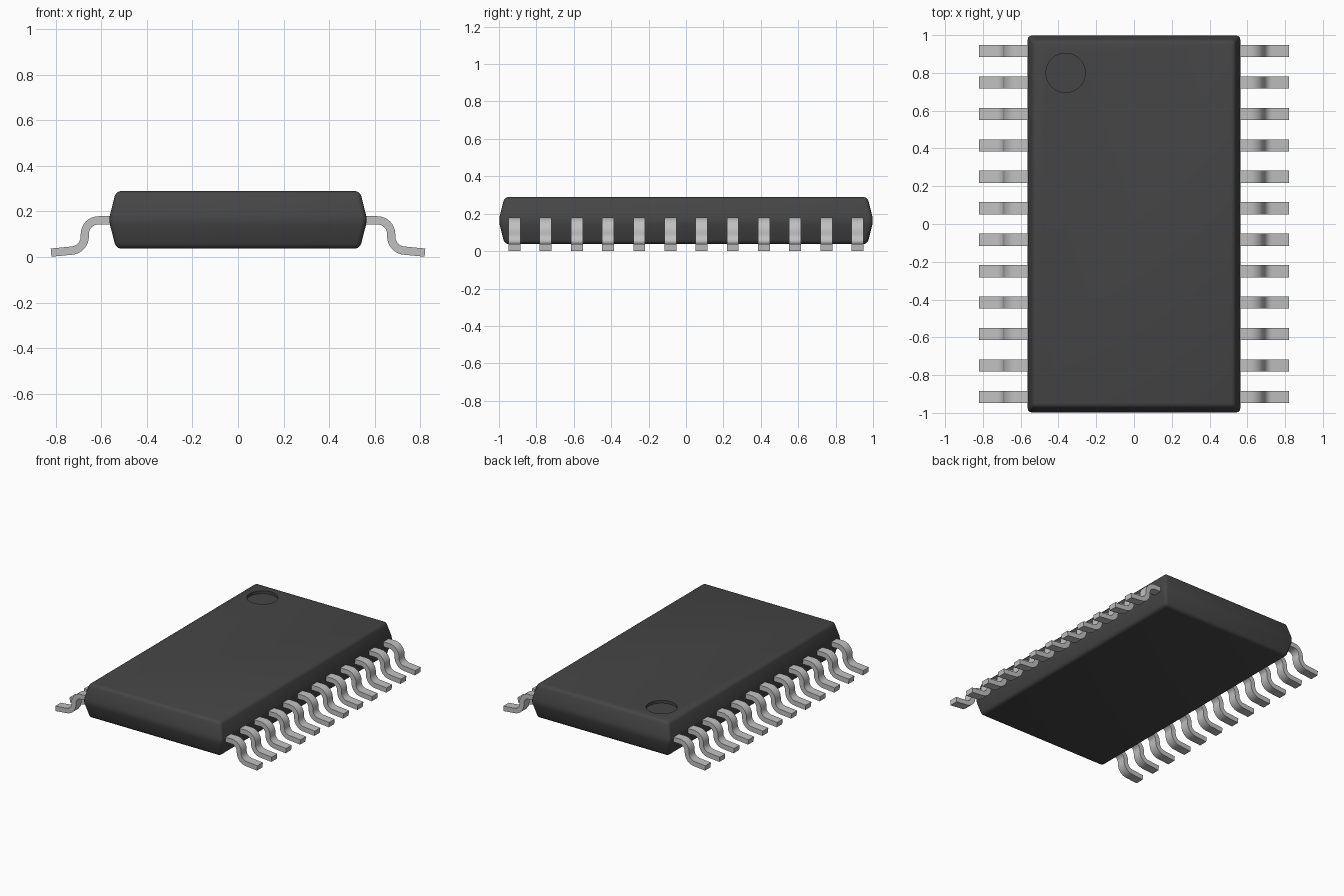
import bpy, bmesh, math
from mathutils import Vector

cube = bpy.data.objects.get("Cube")
if cube:
    bpy.data.objects.remove(cube, do_unlink=True)


def material(name, value, rough):
    m = bpy.data.materials.new(name)
    m.use_nodes = True
    color = (value, value, value, 1)
    m.diffuse_color = color
    bsdf = m.node_tree.nodes["Principled BSDF"]
    bsdf.inputs["Base Color"].default_value = color
    bsdf.inputs["Roughness"].default_value = rough
    return m


def add_object(name, bm, mat):
    bmesh.ops.recalc_face_normals(bm, faces=bm.faces)
    mesh = bpy.data.meshes.new(name)
    bm.to_mesh(mesh)
    bm.free()
    mesh.materials.append(mat)
    obj = bpy.data.objects.new(name, mesh)
    bpy.context.collection.objects.link(obj)
    return obj


def activate(obj):
    bpy.ops.object.select_all(action='DESELECT')
    obj.select_set(True)
    bpy.context.view_layer.objects.active = obj


plastic = material("dark grey plastic", 0.06, 0.6)
metal = material("light grey metal", 0.53, 0.5)

# Package body: three stacked rectangles, widest at the parting line
bm = bmesh.new()
rings = []
for hx, hy, z in ((0.535, 0.97, 0.037), (0.567, 1.002, 0.163), (0.535, 0.97, 0.29)):
    rings.append([bm.verts.new((sx * hx, sy * hy, z))
                  for sx, sy in ((-1, -1), (1, -1), (1, 1), (-1, 1))])
bm.faces.new(rings[0])
bm.faces.new(rings[2])
for low, high in zip(rings, rings[1:]):
    for i in range(4):
        j = (i + 1) % 4
        bm.faces.new((low[i], low[j], high[j], high[i]))
bmesh.ops.bevel(bm, geom=bm.edges[:], offset=0.022, segments=3, profile=0.5,
                affect='EDGES', clamp_overlap=True)
body = add_object("package_body", bm, plastic)

# Round pin-one dimple sunk into the top
bm = bmesh.new()
bmesh.ops.create_cone(bm, cap_ends=True, segments=48, radius1=0.104, radius2=0.104, depth=0.1)
bmesh.ops.translate(bm, verts=bm.verts, vec=(-0.362, 0.80, 0.32))
cutter = add_object("dimple_cutter", bm, plastic)
cutter.hide_render = True
activate(body)
cut = body.modifiers.new("dimple", 'BOOLEAN')
cut.operation = 'DIFFERENCE'
cut.solver = 'EXACT'
cut.object = cutter
bpy.ops.object.modifier_apply(modifier="dimple")
bpy.data.objects.remove(cutter, do_unlink=True)
bpy.ops.object.shade_smooth_by_angle(angle=math.radians(35))


# Gull-wing lead: centre line in x and z, out, down and out again
def lead_path():
    path = [Vector((0.53, 0.161))]
    for i in range(9):
        a = math.radians(90 - 90 * i / 8)
        path.append(Vector((0.612 + 0.06 * math.cos(a), 0.101 + 0.06 * math.sin(a))))
    for i in range(9):
        a = math.radians(180 + 85 * i / 8)
        path.append(Vector((0.734 + 0.062 * math.cos(a), 0.09 + 0.062 * math.sin(a))))
    path.append(Vector((0.82, 0.0195)))
    return path


def lead_mesh(half_width=0.032, half_thick=0.018):
    path = lead_path()
    bm = bmesh.new()
    sections = []
    for i, p in enumerate(path):
        t = (path[min(i + 1, len(path) - 1)] - path[max(i - 1, 0)]).normalized()
        n = Vector((-t.y, t.x)) * half_thick
        sections.append([bm.verts.new((q.x, y, q.y)) for q, y in (
            (p + n, -half_width), (p + n, half_width),
            (p - n, half_width), (p - n, -half_width))])
    bm.faces.new(sections[0])
    bm.faces.new(sections[-1])
    for a, b in zip(sections, sections[1:]):
        for i in range(4):
            j = (i + 1) % 4
            bm.faces.new((a[i], a[j], b[j], b[i]))
    return bm


first = add_object("lead_left_1", lead_mesh(), metal)
activate(first)
bpy.ops.object.shade_smooth_by_angle(angle=math.radians(35))

# Twelve leads per side, the right row turned half round
for side, turn in (("left", 0), ("right", math.pi)):
    for i in range(12):
        name = f"lead_{side}_{i + 1}"
        lead = first
        if name != first.name:
            lead = first.copy()
            lead.name = name
            bpy.context.collection.objects.link(lead)
        lead.location = (0, (i - 5.5) / 6, 0)
        lead.rotation_euler = (0, 0, turn)
